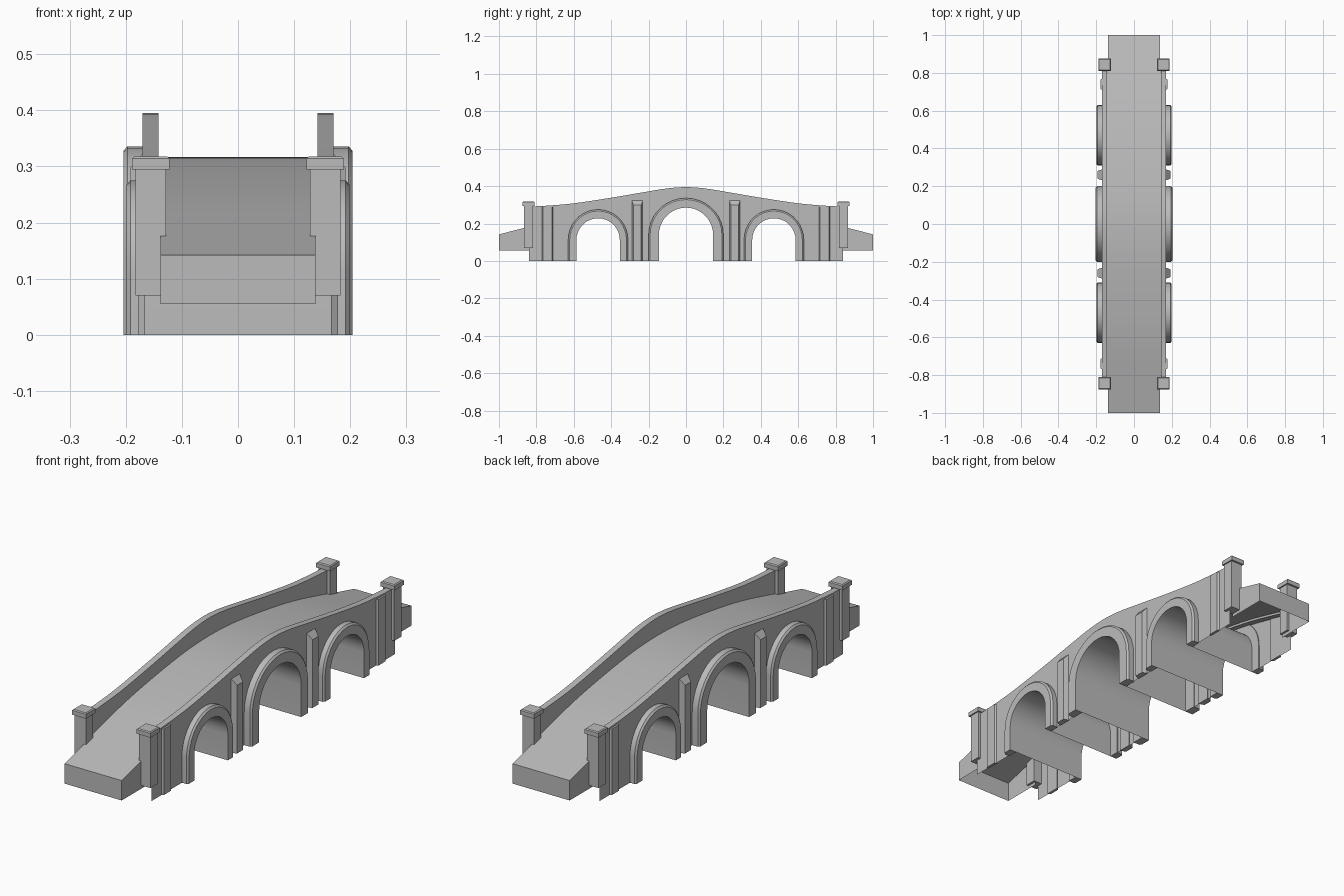
import bpy, bmesh, math

if "Cube" in bpy.data.objects:
    bpy.data.objects.remove(bpy.data.objects["Cube"])

stone = bpy.data.materials.new("grey stone")
stone.diffuse_color = (0.5, 0.5, 0.5, 1)
stone.use_nodes = True
stone.node_tree.nodes["Principled BSDF"].inputs["Base Color"].default_value = stone.diffuse_color

DECK = [(0, .317), (.1, .314), (.2, .306), (.4, .279), (.6, .243), (.86, .178), (1, .142)]
WALL = [(0, .395), (.1, .388), (.2, .372), (.4, .338), (.6, .308), (.72, .297), (.84, .29)]
ARCHES = [(-.47, .116, .228, .160, .275, .199),   # centre, inner half, top, outer half, top, x reach
          (0, .145, .285, .200, .336, .204),
          (.47, .116, .228, .160, .275, .199)]
WX, IX, DX = .170, .142, .138      # outer wall face, parapet inner face, ramp half width


def curve(pts, y):
    """Smooth symmetric interpolation through (y, z) points."""
    y = abs(y)
    ext = [(-pts[1][0], pts[1][1])] + pts + [(2 * pts[-1][0] - pts[-2][0], 2 * pts[-1][1] - pts[-2][1])]
    for i in range(1, len(ext) - 2):
        (y0, z0), (y1, z1), (y2, z2), (y3, z3) = ext[i - 1:i + 3]
        if y <= y2 + 1e-9:
            h = y2 - y1
            t = (y - y1) / h
            m1, m2 = (z2 - z0) / (y2 - y0) * h, (z3 - z1) / (y3 - y1) * h
            return ((2*t**3 - 3*t*t + 1) * z1 + (t**3 - 2*t*t + t) * m1
                    + (3*t*t - 2*t**3) * z2 + (t**3 - t*t) * m2)
    return pts[-1][1]


def arch(c, half, top, spring, n=18):
    """Stilted arch outline from left foot to right foot."""
    pts = [(c - half, 0)]
    for i in range(n + 1):
        a = math.pi * (1 - i / n)
        pts.append((c + half * math.cos(a), spring + (top - spring) * math.sin(a)))
    return pts + [(c + half, 0)]


def finish(name, bm, mirror=False, smooth=True, recalc=True):
    if recalc:
        bmesh.ops.recalc_face_normals(bm, faces=bm.faces)
    me = bpy.data.meshes.new(name)
    bm.to_mesh(me)
    bm.free()
    ob = bpy.data.objects.new(name, me)
    bpy.context.collection.objects.link(ob)
    me.materials.append(stone)
    if mirror:
        ob.modifiers.new("mirror", "MIRROR").use_mirror_merge = False
    if smooth:
        bpy.ops.object.select_all(action='DESELECT')
        ob.select_set(True)
        bpy.context.view_layer.objects.active = ob
        bpy.ops.object.shade_smooth_by_angle(angle=math.radians(30))
    return ob


def loft(bm, rows, closed=False):
    """Skin a list of equal length rows of points."""
    vs = [[bm.verts.new(p) for p in r] for r in rows]
    n = len(vs[0])
    for a, b in zip(vs, vs[1:]):
        for j in range(n if closed else n - 1):
            k = (j + 1) % n
            bm.faces.new((a[j], a[k], b[k], b[j]))
    return vs


def prism(bm, rows):
    """Closed loft with end caps."""
    vs = loft(bm, rows, True)
    bm.faces.new(vs[0])
    bm.faces.new(vs[-1])


def box_rows(x0, x1, y0, y1, z):
    return [(x0, y0, z), (x1, y0, z), (x1, y1, z), (x0, y1, z)]


def spaced(lim, n):
    return [-lim + 2 * lim * i / n for i in range(n + 1)]


# Roadway, humped over the arches
bm = bmesh.new()
loft(bm, [[(-IX if abs(y) < .85 else -DX, y, curve(DECK, y)),
           (IX if abs(y) < .85 else DX, y, curve(DECK, y))] for y in spaced(1, 40)])
for f in bm.faces:
    f.normal_update()
    if f.normal.z < 0:
        f.normal_flip()
finish("roadway", bm, recalc=False)

# Ramp ends: skirts around each end of the roadway, open underneath
bm = bmesh.new()
for s in (-1, 1):
    path = [(-DX, .82), (-DX, 1), (DX, 1), (DX, .82)]
    rows = [[(x, s * y, .055), (x, s * y, curve(DECK, y))] for x, y in path]
    if s > 0:
        rows = [r[::-1] for r in rows]
    loft(bm, rows)
for f in bm.faces:
    f.normal_update()
    c = f.calc_center_median()
    out = f.normal.y * c.y if abs(f.normal.y) > .5 else f.normal.x * c.x
    if out < 0:
        f.normal_flip()
finish("ramp_ends", bm, smooth=False, recalc=False)

# Spandrel walls, one sheet per side with the arch openings in the outline
bm = bmesh.new()
ys = spaced(.84, 36)
outline = [(-.84, 0)]
for c, hi, ti, ho, to, rx in ARCHES:
    outline += arch(c, hi, ti, ti - hi)
outline.append((.84, 0))
outline += [(y, curve(WALL, y)) for y in reversed(ys)]
face = bm.faces.new([bm.verts.new((WX, y, z)) for y, z in outline])
face.normal_update()
if face.normal.x < 0:
    face.normal_flip()
bmesh.ops.triangulate(bm, faces=[face])
finish("side_wall", bm, True, smooth=False, recalc=False)

# Parapets rising above the roadway
bm = bmesh.new()
prism(bm, [[(WX, y, curve(DECK, y) - .01), (WX, y, curve(WALL, y)),
            (IX, y, curve(WALL, y)), (IX, y, curve(DECK, y) - .01)] for y in ys])
finish("parapet", bm, True)

# Arch vaults through the bridge
bm = bmesh.new()
for c, hi, ti, ho, to, rx in ARCHES:
    loft(bm, [[(-WX, y, z), (WX, y, z)] for y, z in arch(c, hi, ti, ti - hi)])
    for f in bm.faces:
        f.normal_update()
        m = f.calc_center_median()
        if abs(m.y - c) < .2 and f.normal.y * (c - m.y) - f.normal.z * m.z < 0:
            f.normal_flip()
finish("arch_vault", bm, recalc=False)

# Raised arch rings with a chamfered outer edge
bm = bmesh.new()
for c, hi, ti, ho, to, rx in ARCHES:
    inner = arch(c, hi, ti, ti - hi)
    outer = arch(c, ho, to, ti - hi)
    cham = arch(c, ho - .008, to - .008, ti - hi)
    prism(bm, [[(WX - .004, *i), (rx, *i), (rx, *m), (rx - .007, *o), (WX - .004, *o)]
               for i, m, o in zip(inner, cham, outer)])
finish("arch_ring", bm, True)

# Tapered buttresses between arches, with sloping tops
bm = bmesh.new()
for s in (-1, 1):
    sec = [(WX - .004, .230), (.192, .240), (.192, .281), (WX - .004, .291)]
    top = [.328, .298, .298, .328]
    prism(bm, [[(x, s * y, 0) for x, y in sec],
               [(x, s * y, z) for (x, y), z in zip(sec, top)]])
finish("buttress", bm, True, smooth=False)

# Shallow pilasters on the abutments
bm = bmesh.new()
for s in (-1, 1):
    sec = [(WX - .004, .708), (.178, .716), (.178, .764), (WX - .004, .772)]
    prism(bm, [[(x, s * y, z) for x, y in sec] for z in (0, .288)])
finish("pilaster", bm, True, smooth=False)

# End posts and their caps
bm = bmesh.new()
for s in (-1, 1):
    prism(bm, [box_rows(.128, .183, s * .817, s * .866, z) for z in (.07, .296)])
finish("end_post", bm, True, smooth=False)

bm = bmesh.new()
for s in (-1, 1):
    prism(bm, [box_rows(.122, .189, s * .81, s * .875, .295),
               box_rows(.122, .189, s * .81, s * .875, .314),
               box_rows(.126, .185, s * .814, s * .871, .318)])
finish("post_cap", bm, True, smooth=False)
